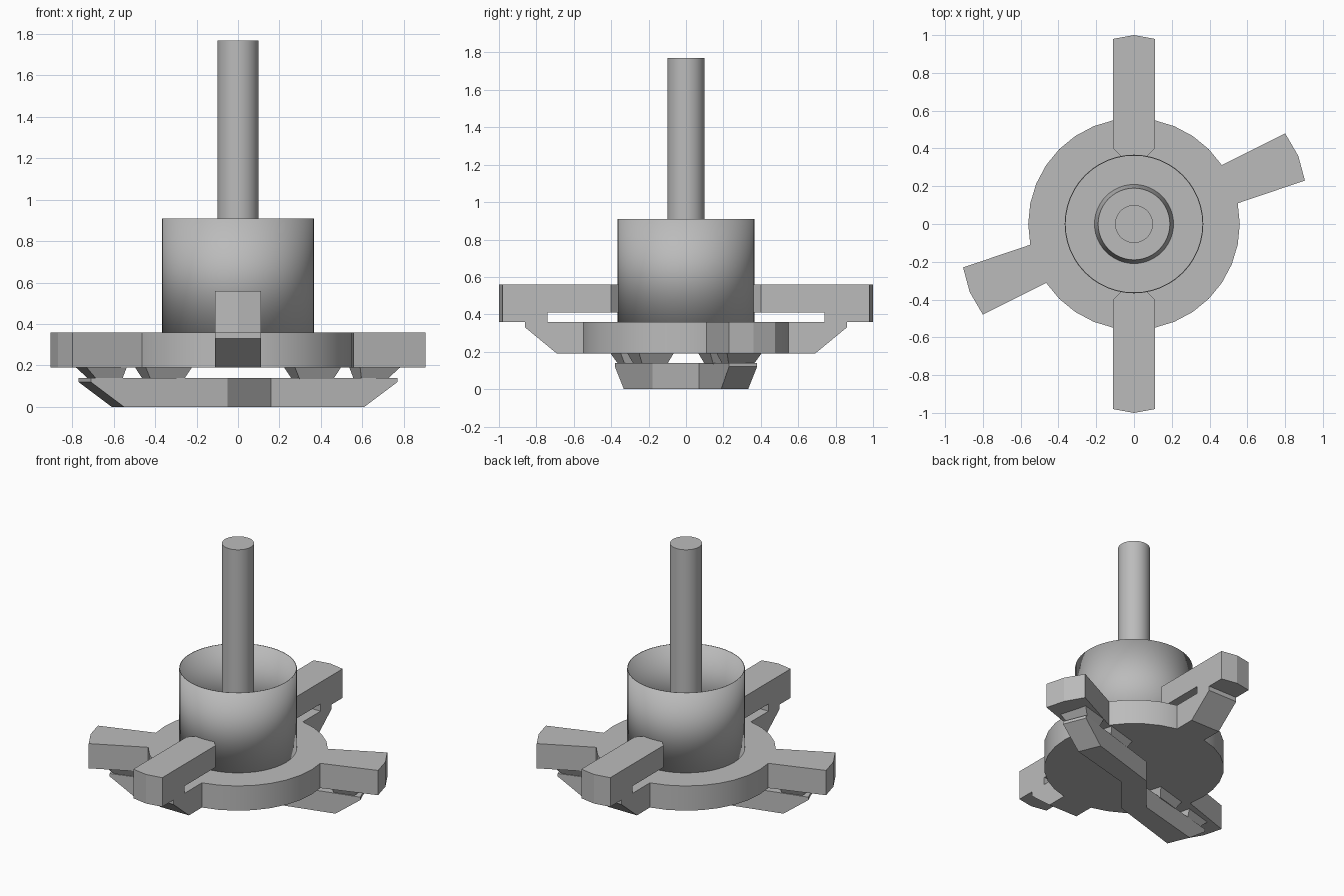
import bpy
import bmesh
from math import pi, cos, sin

cube = bpy.data.objects.get("Cube")
if cube:
    bpy.data.objects.remove(cube, do_unlink=True)

grey = bpy.data.materials.new("plain_grey")
grey.use_nodes = True
COLOUR = (0.5, 0.5, 0.5, 1)
grey.diffuse_color = COLOUR
grey.node_tree.nodes["Principled BSDF"].inputs["Base Color"].default_value = COLOUR


def loft(name, layers, smooth=False, turn=0.0, caps=True):
    """Stack plan outlines (z, points) into one body, turned about z."""
    bm = bmesh.new()
    c, s = cos(turn), sin(turn)
    rings = [[bm.verts.new((x * c - y * s, x * s + y * c, z)) for x, y in pts]
             for z, pts in layers]
    n = len(rings[0])
    for low, high in zip(rings, rings[1:]):
        for i in range(n):
            j = (i + 1) % n
            bm.faces.new((low[i], low[j], high[j], high[i]))
    if caps:
        bm.faces.new(rings[0])
        bm.faces.new(rings[-1])
    bmesh.ops.recalc_face_normals(bm, faces=bm.faces)
    mesh = bpy.data.meshes.new(name)
    bm.to_mesh(mesh)
    bm.free()
    mesh.materials.append(grey)
    ob = bpy.data.objects.new(name, mesh)
    bpy.context.collection.objects.link(ob)
    if smooth:
        bpy.ops.object.select_all(action='DESELECT')
        ob.select_set(True)
        bpy.context.view_layer.objects.active = ob
        bpy.ops.object.shade_smooth_by_angle(angle=pi / 6)
    return ob


def circle(r, n=48):
    return [(r * cos(2 * pi * i / n), r * sin(2 * pi * i / n)) for i in range(n)]


def rect(x0, x1, y0, y1):
    return [(x0, y0), (x1, y0), (x1, y1), (x0, y1)]


def turned_rect(cx, cy, length, width, angle):
    c, s = cos(angle), sin(angle)
    return [(cx + x * c - y * s, cy + x * s + y * c)
            for x, y in rect(-length / 2, length / 2, -width / 2, width / 2)]


# Central body: disc, thin open cup, inner collar and shaft
loft("base_disc", [(0.19, circle(0.56, 32)), (0.36, circle(0.56, 32))], True)
cup = loft("cup_wall", [(0.355, circle(0.367)), (0.91, circle(0.367))], True, caps=False)
wall = cup.modifiers.new("wall", 'SOLIDIFY')
wall.thickness = 0.005
loft("shaft_collar", [(0.355, circle(0.21)), (0.5, circle(0.19))], True)
loft("shaft", [(0.355, circle(0.1)), (1.77, circle(0.1))], True)

W = 0.11
for side, turn in (("back", 0), ("front", pi)):
    # Raised arm with chamfered root, slot beneath, and pointed tip
    bar = [(-0.07, 0.36), (0.07, 0.36), (W, 0.40), (W, 0.98),
           (0, 1.0), (-W, 0.98), (-W, 0.40)]
    foot = [(-W, 0.74), (W, 0.74), (W, 0.98), (0, 1.0), (-W, 0.98)]
    loft(side + "_raised_arm", [(0.41, bar), (0.56, bar)], turn=turn)
    loft(side + "_arm_foot", [(0.36, foot), (0.41, foot)], turn=turn)
    # Wedge joining the disc to the arm foot
    loft(side + "_arm_wedge", [(0.19, rect(-W, W, 0.53, 0.69)),
                               (0.33, rect(-W, W, 0.53, 0.86)),
                               (0.36, rect(-W, W, 0.53, 0.86))], turn=turn)

# Flared arms level with the disc
flare = [(0.44, 0.30), (0.53, 0.105), (0.55, 0.11), (0.905, 0.23),
         (0.87, 0.36), (0.80, 0.48), (0.46, 0.31)]
SLANT = 0.276
for side, turn in (("left", 0), ("right", pi)):
    loft(side + "_flared_arm", [(0.19, flare), (0.36, flare)], turn=turn)
    # Tapered pads between the lower bar and the arm
    loft(side + "_outer_pad", [(0.135, turned_rect(0.64, 0.278, 0.13, 0.14, SLANT)),
                               (0.19, turned_rect(0.66, 0.284, 0.2, 0.19, SLANT))], turn=turn)
    loft(side + "_inner_pad", [(0.135, turned_rect(0.36, 0.19, 0.17, 0.14, SLANT)),
                               (0.19, turned_rect(0.36, 0.19, 0.23, 0.19, SLANT))], turn=turn)


# Bent lower bar with sloping ends
def bent(near, far):
    half = [(0.16, 0.07), near, far, (0.05, 0.18)]
    return half + [(-x, -y) for x, y in half]


low = bent((0.61, 0.188), (0.55, 0.332))
high = bent((0.77, 0.23), (0.71, 0.38))
loft("lower_bent_bar", [(0, low), (0.12, high), (0.14, high)])
